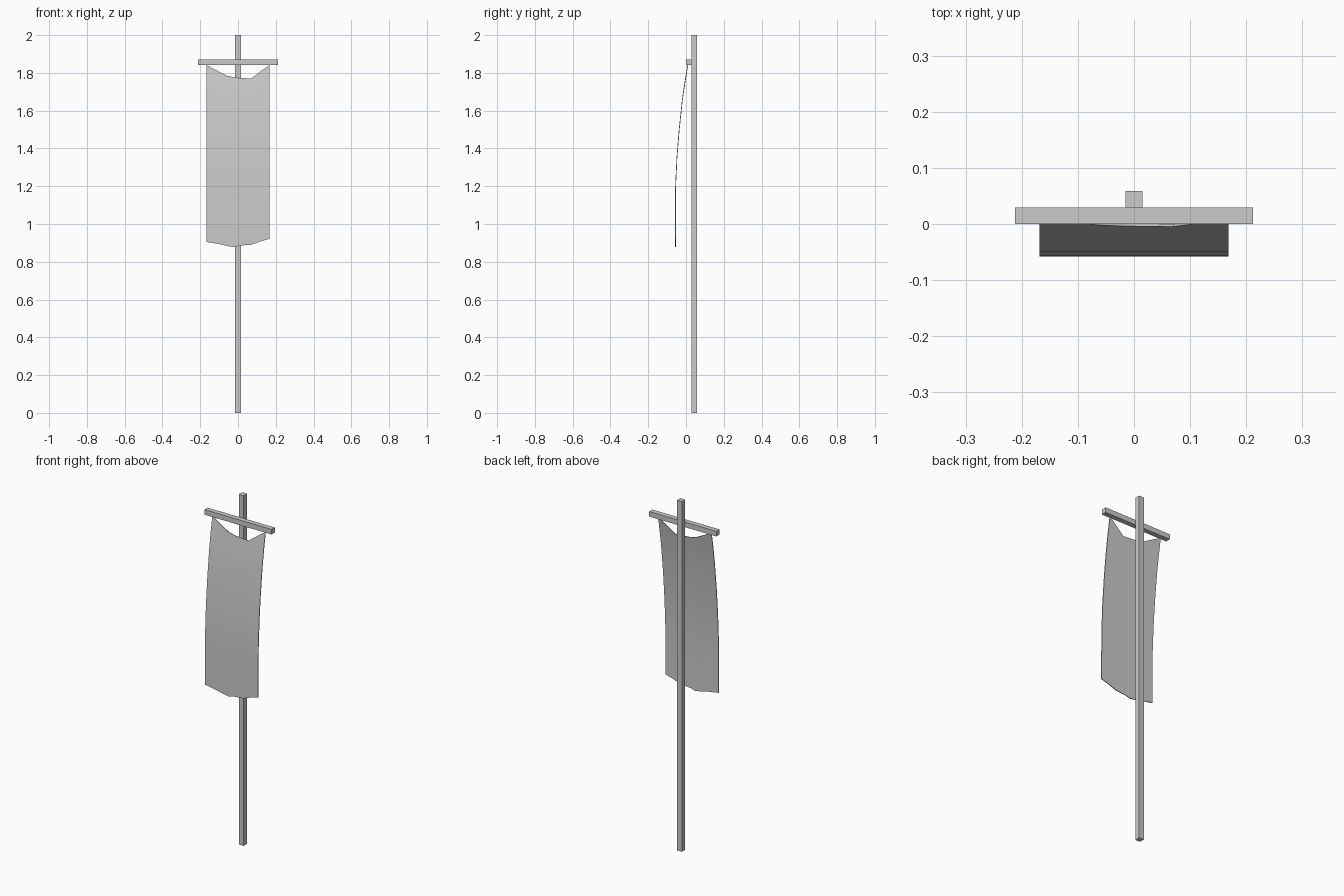
import bpy, bmesh, math

if "Cube" in bpy.data.objects:
    bpy.data.objects.remove(bpy.data.objects["Cube"])


def box(name, lo, hi):
    bpy.ops.mesh.primitive_cube_add(size=1, location=[(a + b) / 2 for a, b in zip(lo, hi)])
    ob = bpy.context.object
    ob.name = name
    ob.scale = [b - a for a, b in zip(lo, hi)]
    bpy.ops.object.transform_apply(location=False, rotation=False, scale=True)
    return ob


# Upright pole and crossbar
box("pole", (-0.015, 0.029, 0), (0.015, 0.059, 2))
box("crossbar", (-0.212, 0, 1.842), (0.212, 0.029, 1.871))

# Banner cloth: (x, top z, bottom z) columns
columns = [(-0.168, 1.842, 0.905), (-0.10, 1.806, 0.894), (-0.06, 1.785, 0.884),
           (-0.02, 1.776, 0.877), (0.01, 1.773, 0.886), (0.07, 1.77, 0.890),
           (0.12, 1.808, 0.908), (0.168, 1.842, 0.922)]
# Side profile of the hanging cloth: (z, y)
profile = [(0.87, -0.056), (1.05, -0.056), (1.2, -0.055), (1.35, -0.048),
           (1.5, -0.036), (1.65, -0.020), (1.75, -0.006), (1.845, 0.010)]


def cloth_y(z):
    for (z0, y0), (z1, y1) in zip(profile, profile[1:]):
        if z <= z1:
            return y0 + (y1 - y0) * (z - z0) / (z1 - z0)
    return profile[-1][1]


bm = bmesh.new()
rows = [p[0] for p in profile[1:-2]]
grid = []
for x, top, bottom in columns:
    grid.append([bm.verts.new((x, cloth_y(z), z)) for z in [bottom] + rows + [(1.65 + top) / 2, top]])
for a, b in zip(grid, grid[1:]):
    for j in range(len(a) - 1):
        bm.faces.new((a[j], b[j], b[j + 1], a[j + 1]))
mesh = bpy.data.meshes.new("banner_cloth")
bm.to_mesh(mesh)
bm.free()
cloth = bpy.data.objects.new("banner_cloth", mesh)
bpy.context.collection.objects.link(cloth)

# Give the cloth a thin edge and smooth its curve
solid = cloth.modifiers.new("thickness", "SOLIDIFY")
solid.thickness = 0.004
solid.offset = 0
bpy.ops.object.select_all(action="DESELECT")
cloth.select_set(True)
bpy.context.view_layer.objects.active = cloth
bpy.ops.object.modifier_apply(modifier="thickness")
bpy.ops.object.shade_smooth_by_angle(angle=math.radians(30))
